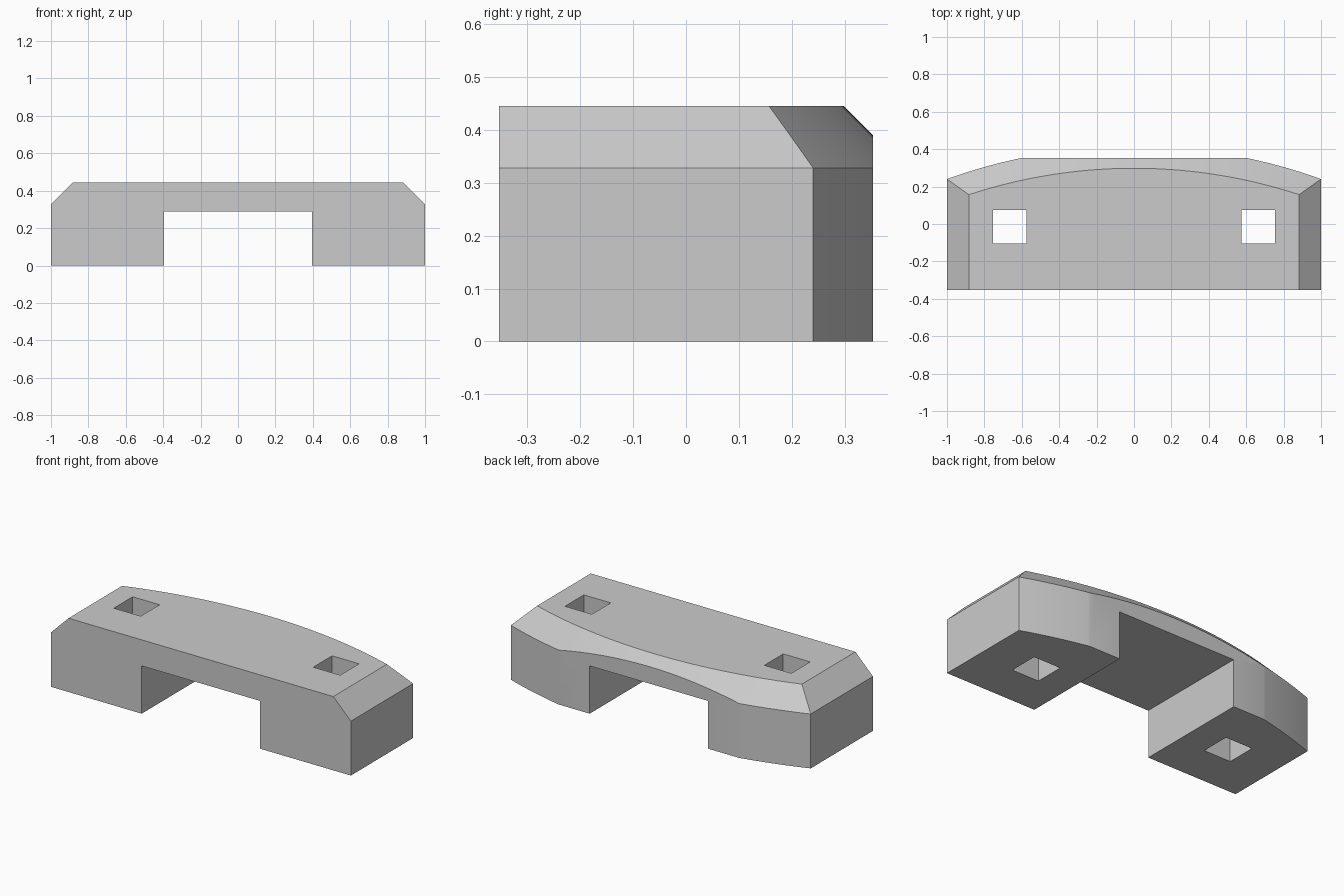
import bpy, bmesh
from math import sin, cos

cube = bpy.data.objects.get("Cube")
if cube:
    bpy.data.objects.remove(cube, do_unlink=True)

HEIGHT, CHAMFER, DEPTH = 0.445, 0.117, 0.353
RADIUS, ARC_CENTRE = 2.95, -2.535

grey = bpy.data.materials.new("plain grey")
grey.use_nodes = True
grey.diffuse_color = (0.6, 0.6, 0.6, 1)
grey.node_tree.nodes["Principled BSDF"].inputs["Base Color"].default_value = (0.6, 0.6, 0.6, 1)


def loft(name, rings):
    """Closed solid joining outlines that have equal point counts."""
    bm = bmesh.new()
    loops = [[bm.verts.new(p) for p in ring] for ring in rings]
    n = len(loops[0])
    for a, b in zip(loops, loops[1:]):
        for i in range(n):
            j = (i + 1) % n
            bm.faces.new((a[i], a[j], b[j], b[i]))
    bm.faces.new(loops[0])
    bm.faces.new(loops[-1])
    bmesh.ops.recalc_face_normals(bm, faces=bm.faces)
    mesh = bpy.data.meshes.new(name)
    bm.to_mesh(mesh)
    bm.free()
    mesh.materials.append(grey)
    obj = bpy.data.objects.new(name, mesh)
    bpy.context.collection.objects.link(obj)
    return obj


def boolean(target, cutter, operation):
    mod = target.modifiers.new(cutter.name, "BOOLEAN")
    mod.operation, mod.solver, mod.object = operation, "EXACT", cutter
    bpy.context.view_layer.objects.active = target
    bpy.ops.object.modifier_apply(modifier=mod.name)
    bpy.data.objects.remove(cutter, do_unlink=True)


# Bridge-shaped body with bevelled upper ends
half = [(0.395, 0.288), (0.395, 0), (1, 0), (1, HEIGHT - CHAMFER), (1 - CHAMFER, HEIGHT)]
outline = half + [(-x, z) for x, z in reversed(half)]
body = loft("bridge_block", [[(x, y, z) for x, z in outline] for y in (-DEPTH, DEPTH)])


# Curved back wall with a conical chamfer on top
def arc_ring(z, radius, steps=48, spread=0.42):
    angles = [spread * (2 * i / steps - 1) for i in range(steps + 1)]
    arc = [(radius * sin(a), ARC_CENTRE + radius * cos(a), z) for a in angles]
    return arc + [(arc[-1][0], -1, z), (arc[0][0], -1, z)]


extra = 0.06
curve = loft("curve_cutter", [
    arc_ring(-0.1, RADIUS),
    arc_ring(HEIGHT - CHAMFER, RADIUS),
    arc_ring(HEIGHT + extra, RADIUS - CHAMFER - extra)])
boolean(body, curve, "INTERSECT")

# Square through-holes, one in each leg
for side in (-1, 1):
    square = [(side * 0.665 + dx, -0.015 + dy) for dx, dy in
              ((-0.09, -0.09), (0.09, -0.09), (0.09, 0.09), (-0.09, 0.09))]
    hole = loft("hole_cutter", [[(x, y, z) for x, y in square] for z in (-0.1, 0.6)])
    boolean(body, hole, "DIFFERENCE")

# Smooth the curved faces, keep hard edges
bpy.ops.object.select_all(action="DESELECT")
body.select_set(True)
bpy.context.view_layer.objects.active = body
bpy.ops.object.shade_smooth_by_angle(angle=0.5)
